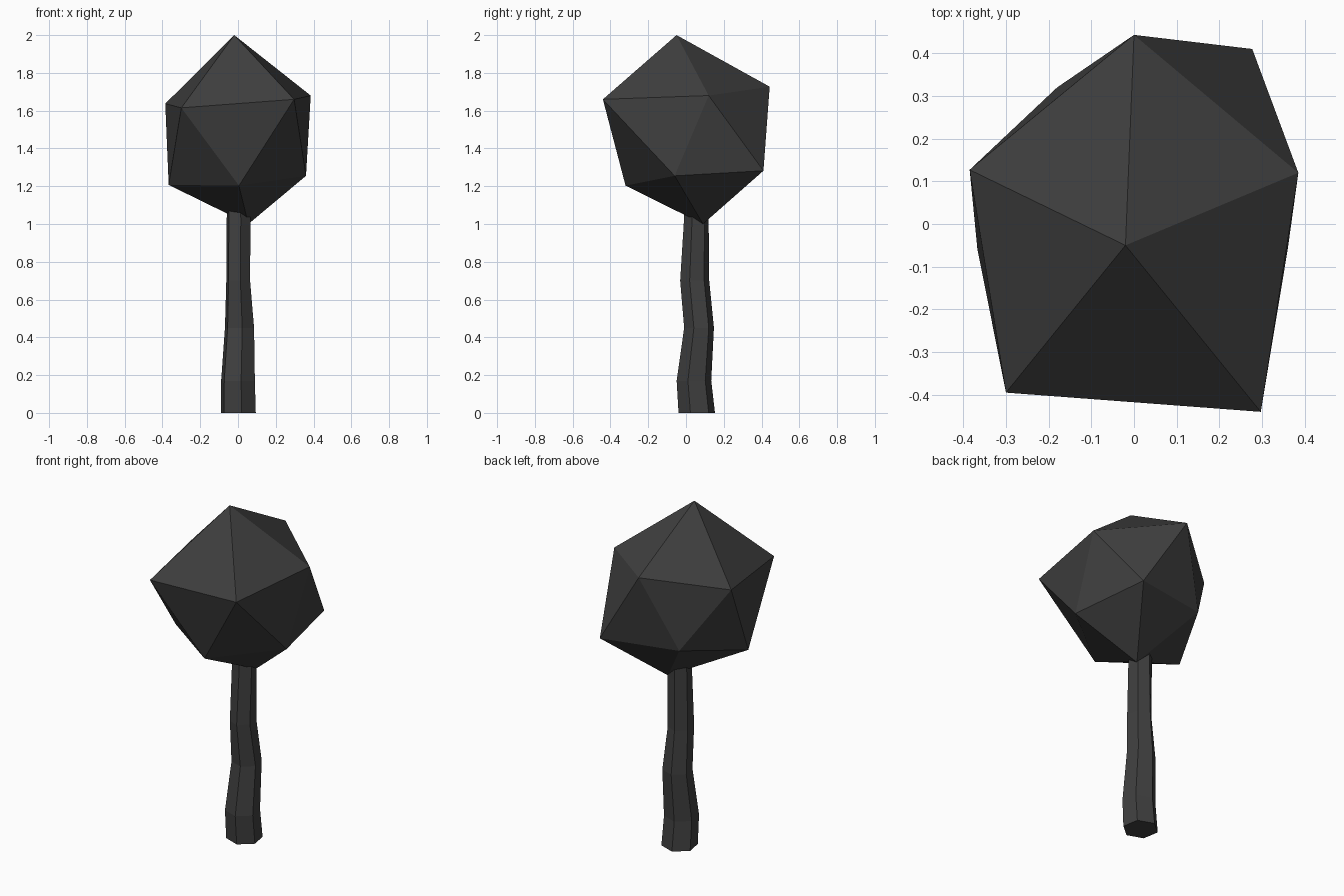
import bpy, math

if "Cube" in bpy.data.objects:
    bpy.data.objects.remove(bpy.data.objects["Cube"])

# One flat colour for the whole tree
dark = bpy.data.materials.new("charcoal")
dark.diffuse_color = (0.05, 0.05, 0.05, 1)
dark.use_nodes = True
dark.node_tree.nodes["Principled BSDF"].inputs["Base Color"].default_value = dark.diffuse_color


def add_part(name, verts, faces):
    mesh = bpy.data.meshes.new(name)
    mesh.from_pydata(verts, [], faces)
    mesh.materials.append(dark)
    mesh.validate()
    obj = bpy.data.objects.new(name, mesh)
    bpy.context.collection.objects.link(obj)


# Crown: an irregular icosahedron, two staggered rings of five between two tips
upper = [(0.385, 0.12, 1.68), (0, 0.443, 1.727), (-0.385, 0.127, 1.637),
         (-0.3, -0.395, 1.615), (0.297, -0.44, 1.66)]
lower = [(0.277, 0.41, 1.282), (-0.18, 0.32, 1.295), (-0.367, -0.058, 1.207),
         (0.005, -0.32, 1.203), (0.36, -0.06, 1.255)]
verts = upper + lower + [(-0.02, -0.05, 2.0), (0.055, 0.09, 1.0)]
faces = []
for i in range(5):
    j = (i + 1) % 5
    faces += [(i, j, 10), (i, 5 + i, j), (5 + i, 5 + j, j), (5 + j, 5 + i, 11)]
add_part("crown", verts, faces)

# Trunk: crooked six-sided tube; rings as (centre x, centre y, radius x, radius y, z)
rings = [(0.002, 0.057, 0.098, 0.098, 0), (0, 0.042, 0.095, 0.093, 0.17),
         (0.008, 0.069, 0.082, 0.08, 0.45), (0.001, 0.046, 0.067, 0.078, 0.70),
         (0.003, 0.054, 0.067, 0.067, 1.0), (0.003, 0.056, 0.066, 0.066, 1.08)]
verts, faces = [], []
for cx, cy, rx, ry, z in rings:
    for k in range(6):
        a = math.radians(-20 + 60 * k)
        verts.append((cx + rx * math.cos(a), cy + ry * math.sin(a), z))
for r in range(len(rings) - 1):
    for k in range(6):
        a, b = 6 * r + k, 6 * r + (k + 1) % 6
        faces.append((a, b, b + 6, a + 6))
faces.append(tuple(range(5, -1, -1)))
faces.append(tuple(range(len(verts) - 6, len(verts))))
add_part("trunk", verts, faces)
